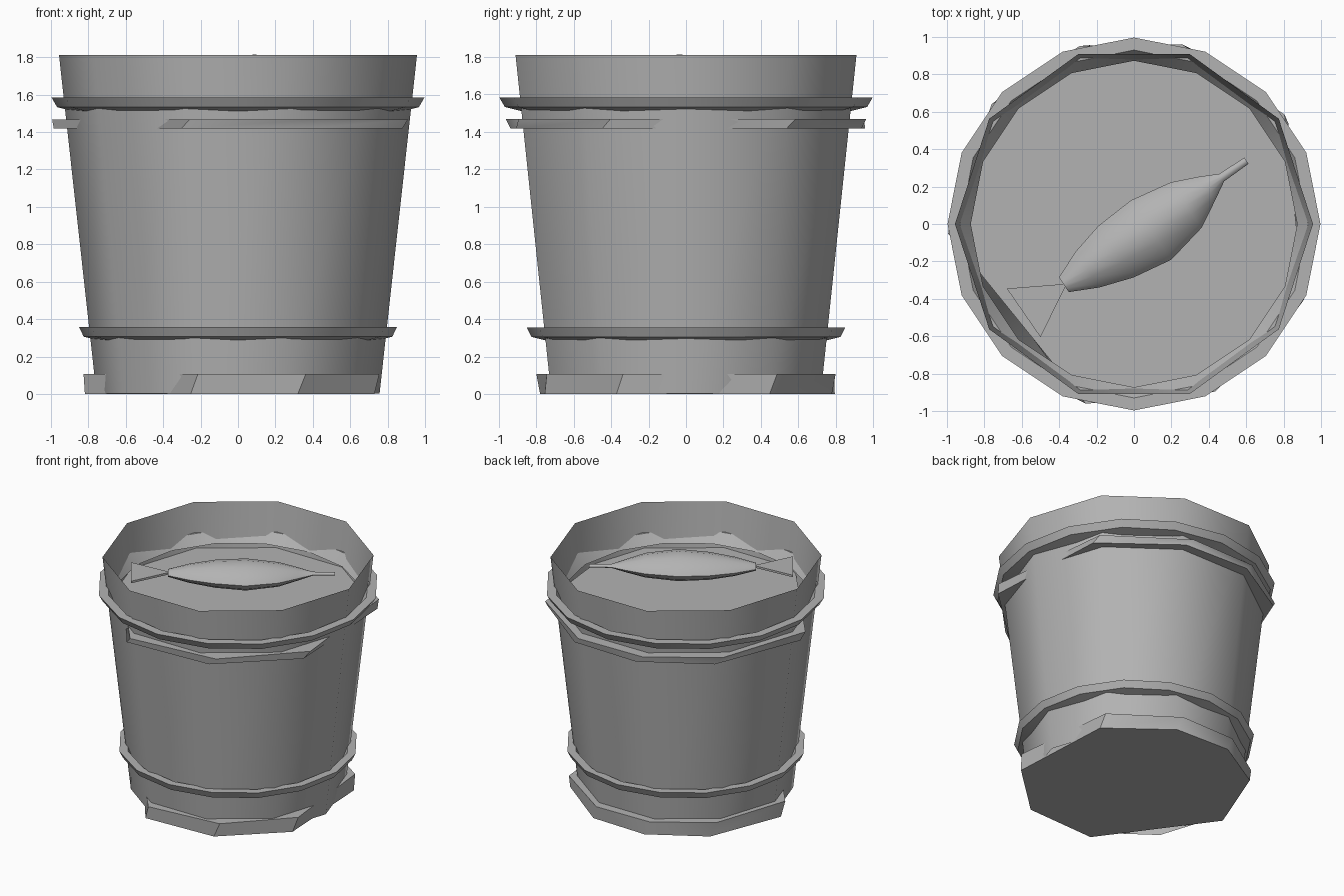
import bpy, math

if "Cube" in bpy.data.objects:
    bpy.data.objects.remove(bpy.data.objects["Cube"])

grey = bpy.data.materials.new("plain grey")
grey.diffuse_color = (0.45, 0.45, 0.45, 1)
grey.use_nodes = True
grey.node_tree.nodes["Principled BSDF"].inputs["Base Color"].default_value = grey.diffuse_color


def make(name, verts, faces, angle=40):
    me = bpy.data.meshes.new(name)
    me.from_pydata(verts, [], faces)
    me.materials.append(grey)
    ob = bpy.data.objects.new(name, me)
    bpy.context.collection.objects.link(ob)
    bpy.ops.object.select_all(action='DESELECT')
    ob.select_set(True)
    bpy.context.view_layer.objects.active = ob
    bpy.ops.object.mode_set(mode='EDIT')
    bpy.ops.mesh.select_all(action='SELECT')
    bpy.ops.mesh.normals_make_consistent(inside=False)
    bpy.ops.object.mode_set(mode='OBJECT')
    bpy.ops.object.shade_smooth_by_angle(angle=math.radians(angle))
    return ob


def lathe(name, profile, sides, closed):
    # spin a (radius, z) profile round the z axis
    n = len(profile)
    verts = [(r * math.cos(2 * math.pi * i / sides), r * math.sin(2 * math.pi * i / sides), z)
             for i in range(sides) for r, z in profile]
    faces = []
    for i in range(sides):
        a, b = i * n, ((i + 1) % sides) * n
        for j in range(n if closed else n - 1):
            k = (j + 1) % n
            faces.append((a + j, b + j, b + k, a + k))
    return make(name, verts, faces)


def rough_disc(name, radius, z0, z1, twist):
    # uneven polygon slab, slightly twisted between bottom and top
    angles = [36, 75, 107, 140, 183, 255, 296, 336]
    n = len(angles)
    verts = []
    for z, r, t in ((z0, radius * 0.99, -twist), (z1, radius, 0)):
        verts += [(r * math.cos(math.radians(a + t)), r * math.sin(math.radians(a + t)), z)
                  for a in angles]
    faces = [tuple(range(n))[::-1], tuple(range(n, 2 * n))]
    faces += [(i, (i + 1) % n, n + (i + 1) % n, n + i) for i in range(n)]
    return make(name, verts, faces)


# ten-sided bucket wall
lathe("bucket_wall", [(0.757, 0.003), (0.957, 1.812)], 10, False)

# two sixteen-sided hoops
lathe("upper_hoop", [(0.93, 1.585), (0.997, 1.585), (0.967, 1.533), (0.873, 1.51)], 16, True)
lathe("lower_hoop", [(0.79, 0.357), (0.85, 0.357), (0.825, 0.306), (0.74, 0.285)], 16, True)

# base slab and water slab
rough_disc("base", 0.827, 0.0, 0.107, 3)
rough_disc("water", 0.995, 1.418, 1.468, 3)

# fish lying above the water: body sections along its axis, then a thin snout
AXIS = math.radians(34.2)
START = (-0.375, -0.325)
Z = 1.705


def place(s, w, h):
    return (START[0] + s * math.cos(AXIS) - w * math.sin(AXIS),
            START[1] + s * math.sin(AXIS) + w * math.cos(AXIS), Z + h)


sections = [(0, 0.047, 0), (0.15, 0.115, -0.004), (0.33, 0.167, -0.01), (0.55, 0.192, -0.02),
            (0.78, 0.147, -0.015), (0.92, 0.078, -0.005), (1.02, 0.024, 0), (1.18, 0.02, 0)]
SEG = 12
verts, faces = [], []
for s, w, off in sections:
    for i in range(SEG):
        c, d = math.cos(2 * math.pi * i / SEG), math.sin(2 * math.pi * i / SEG)
        verts.append(place(s, off + w * math.copysign(abs(c) ** 1.35, c),
                           0.57 * w * math.copysign(abs(d) ** 1.35, d)))
for k in range(len(sections) - 1):
    for i in range(SEG):
        j = (i + 1) % SEG
        faces.append((k * SEG + i, k * SEG + j, (k + 1) * SEG + j, (k + 1) * SEG + i))
faces.append(tuple(range(SEG))[::-1])
faces.append(tuple(range(len(verts) - SEG, len(verts))))
make("fish_body", verts, faces, 50)

# flat triangular tail fin
tri = [(-0.68, -0.345), (-0.5, -0.605), (-0.36, -0.32)]
verts = [(x, y, Z + h) for h in (-0.008, 0.008) for x, y in tri]
make("fish_tail", verts, [(2, 1, 0), (3, 4, 5), (0, 1, 4, 3), (1, 2, 5, 4), (2, 0, 3, 5)])
